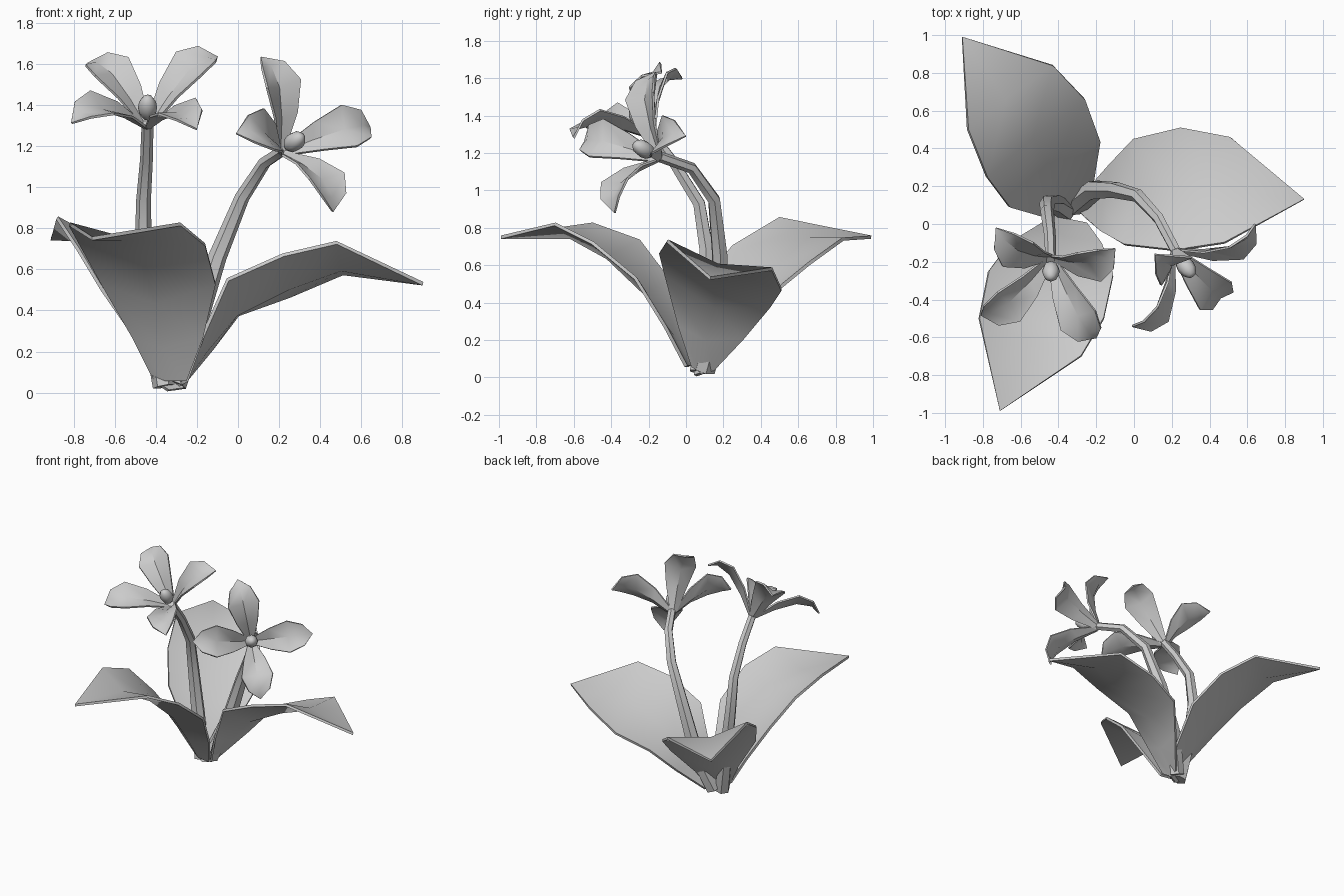
import bpy, math
from mathutils import Vector as V

if "Cube" in bpy.data.objects:
    bpy.data.objects.remove(bpy.data.objects["Cube"])

def finish(ob):
    bpy.ops.object.select_all(action='DESELECT')
    ob.select_set(True)
    bpy.context.view_layer.objects.active = ob

def blade(name, left, mid, right, tip, thick):
    """Three-rib pointed blade: left edge, midrib, right edge, closing on one tip."""
    verts = [V(p) for row in zip(left, mid, right) for p in row] + [V(tip)]
    n, faces = len(mid), []
    for i in range(n - 1):
        for j in (0, 1):
            a = 3 * i + j
            faces.append((a, a + 1, a + 4, a + 3))
    e = 3 * (n - 1)
    faces += [(e, e + 1, 3 * n), (e + 1, e + 2, 3 * n)]
    me = bpy.data.meshes.new(name)
    me.from_pydata(verts, [], faces)
    ob = bpy.data.objects.new(name, me)
    bpy.context.collection.objects.link(ob)
    finish(ob)
    s = ob.modifiers.new("thickness", 'SOLIDIFY')
    s.thickness, s.offset = thick, 0
    bpy.ops.object.modifier_apply(modifier=s.name)
    bpy.ops.object.shade_smooth_by_angle(angle=math.radians(40))

def stem(name, pts, radii):
    cu = bpy.data.curves.new(name, 'CURVE')
    cu.dimensions = '3D'
    cu.bevel_depth, cu.bevel_resolution, cu.use_fill_caps = 1, 1, True
    sp = cu.splines.new('POLY')
    sp.points.add(len(pts) - 1)
    for p, co, r in zip(sp.points, pts, radii):
        p.co, p.radius = (*co, 1), r
    ob = bpy.data.objects.new(name, cu)
    bpy.context.collection.objects.link(ob)
    finish(ob)
    bpy.ops.object.convert(target='MESH')
    bpy.ops.object.shade_smooth_by_angle(angle=math.radians(50))

def flower(name, base, tips, axis):
    base, axis = V(base), V(axis).normalized()
    for k, t in enumerate(tips):
        t = V(t)
        side = axis.cross(t - base).normalized()
        L, M, R = [], [], []
        # fraction along petal, half width, bulge along axis, edge lift
        for s, w, b, h in ((0.03, .025, 0, .01), (.3, .075, .07, .03),
                           (.6, .112, .105, .03), (.85, .075, .07, .015)):
            m = base.lerp(t, s) + axis * b
            M.append(m - axis * h * .5)
            L.append(m + side * w + axis * h)
            R.append(m - side * w + axis * h)
        blade(f"{name}_petal_{k + 1}", L, M, R, t, 0.012)
    # pistil on the flower axis
    bpy.ops.mesh.primitive_uv_sphere_add(segments=8, ring_count=6, radius=1,
                                         location=base + axis * .12)
    ob = bpy.context.object
    ob.name = name + "_pistil"
    ob.scale = (.047, .047, .07)
    ob.rotation_euler = axis.to_track_quat('Z', 'Y').to_euler()
    bpy.ops.object.shade_smooth_by_angle(angle=math.radians(60))

# broad leaves
blade("leaf_right",
      [(-.27, .15, .04), (-.13, .31, .21), (0, .45, .38), (.25, .51, .47), (.51, .46, .58)],
      [(-.3, .08, .03), (-.16, .11, .2), (-.01, .15, .38), (.25, .17, .51), (.5, .17, .60)],
      [(-.25, .03, .06), (-.17, -.04, .28), (-.05, -.11, .55), (.22, -.14, .67), (.48, -.1, .73)],
      (.9, .13, .53), .018)
blade("leaf_back",
      [(-.4, .05, .05), (-.48, .04, .24), (-.66, .09, .5), (-.78, .25, .7), (-.88, .5, .85)],
      [(-.34, .05, .01), (-.37, .13, .19), (-.44, .29, .39), (-.54, .46, .57), (-.68, .66, .74)],
      [(-.27, .08, .02), (-.22, .2, .19), (-.18, .44, .43), (-.26, .66, .61), (-.43, .84, .74)],
      (-.91, .99, .75), .018)
blade("leaf_front",
      [(-.25, .0, .06), (-.17, -.11, .27), (-.11, -.27, .53), (-.16, -.5, .72), (-.28, -.7, .82)],
      [(-.35, .02, .06), (-.37, -.07, .22), (-.4, -.21, .44), (-.46, -.42, .64), (-.56, -.62, .75)],
      [(-.42, .05, .09), (-.51, -.01, .27), (-.66, -.1, .53), (-.77, -.25, .73), (-.82, -.5, .82)],
      (-.71, -.99, .75), .018)

# flower stems
stem("stem_left",
     [(-.36, .07, .03), (-.42, .11, .35), (-.46, .11, .68), (-.46, .07, .93), (-.445, -.06, 1.14), (-.44, -.19, 1.31)],
     [.055, .05, .042, .036, .031, .029])
stem("stem_right",
     [(-.31, .1, .04), (-.21, .18, .32), (-.1, .18, .66), (.02, .15, .95), (.13, .03, 1.12), (.22, -.14, 1.18)],
     [.06, .055, .045, .036, .031, .029])

# flowers
flower("flower_left", (-.44, -.18, 1.29),
       [(-.73, -.02, 1.6), (-.1, -.13, 1.63), (-.2, -.6, 1.28), (-.81, -.48, 1.31)],
       (0, -.13, .18))
flower("flower_right", (.21, -.14, 1.17),
       [(.11, -.16, 1.63), (.64, 0, 1.29), (.46, -.38, .88), (-.01, -.54, 1.26)],
       (.09, -.12, .07))
